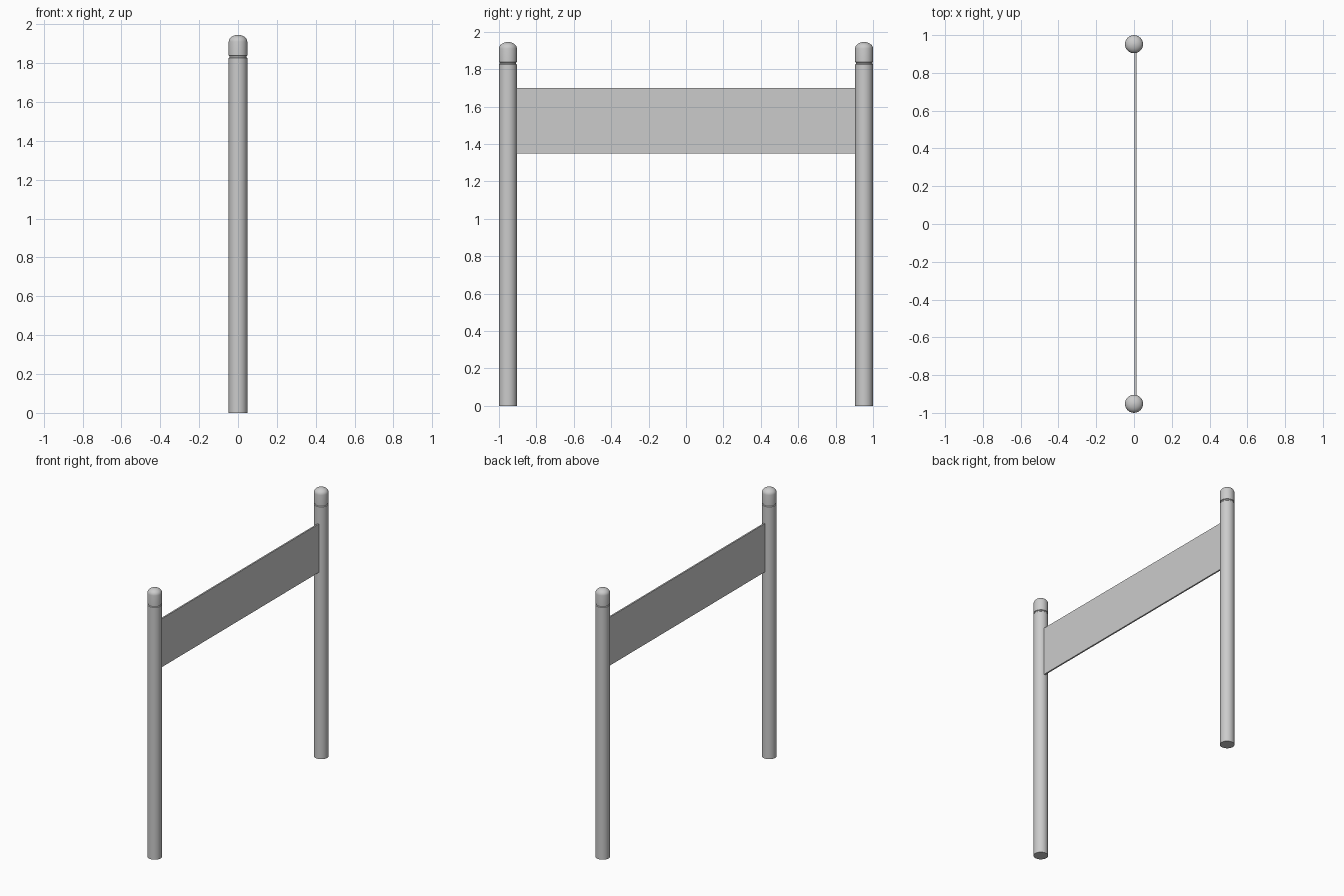
import bpy, bmesh
from math import sin, cos, pi

if "Cube" in bpy.data.objects:
    bpy.data.objects.remove(bpy.data.objects["Cube"], do_unlink=True)

grey = bpy.data.materials.new("plain_grey")
grey.use_nodes = True
colour = (0.6, 0.6, 0.6, 1)
grey.diffuse_color = colour
grey.node_tree.nodes["Principled BSDF"].inputs["Base Color"].default_value = colour

RADIUS, POST_Y, SIDES = 0.048, 0.952, 24


def finish(bm, name, location):
    bmesh.ops.recalc_face_normals(bm, faces=bm.faces)
    mesh = bpy.data.meshes.new(name)
    bm.to_mesh(mesh)
    bm.free()
    mesh.materials.append(grey)
    obj = bpy.data.objects.new(name, mesh)
    bpy.context.collection.objects.link(obj)
    obj.location = location
    return obj


def lathe(name, profile, location):
    """Closed turned solid from (radius, height) rings."""
    bm = bmesh.new()
    rings = [[bm.verts.new((r * cos(2 * pi * i / SIDES), r * sin(2 * pi * i / SIDES), z))
              for i in range(SIDES)] for r, z in profile]
    for low, high in zip(rings, rings[1:]):
        for i in range(SIDES):
            j = (i + 1) % SIDES
            bm.faces.new((low[i], low[j], high[j], high[i]))
    bm.faces.new(rings[0])
    bm.faces.new(rings[-1])
    obj = finish(bm, name, location)
    bpy.ops.object.select_all(action="DESELECT")
    bpy.context.view_layer.objects.active = obj
    obj.select_set(True)
    bpy.ops.object.shade_smooth_by_angle(angle=pi / 6)


# Post with a narrow groove under a domed cap
shaft = [(RADIUS, 0), (RADIUS, 1.825), (RADIUS - 0.004, 1.829),
         (RADIUS - 0.004, 1.836), (RADIUS, 1.838), (RADIUS, 1.91)]
dome = [(RADIUS * cos(a), 1.91 + 0.035 * sin(a))
        for a in (pi / 2 * k / 6 for k in range(1, 6))]
post_profile = shaft + dome + [(0.002, 1.945)]

for side, name in ((-1, "front_post"), (1, "back_post")):
    lathe(name, post_profile, (0, side * POST_Y, 0))

# Thin flat panel between the posts
bm = bmesh.new()
bmesh.ops.create_cube(bm, size=1)
bmesh.ops.scale(bm, vec=(0.011, 1.818, 0.35), verts=bm.verts)
finish(bm, "sign_panel", (0.007, 0, 1.525))
